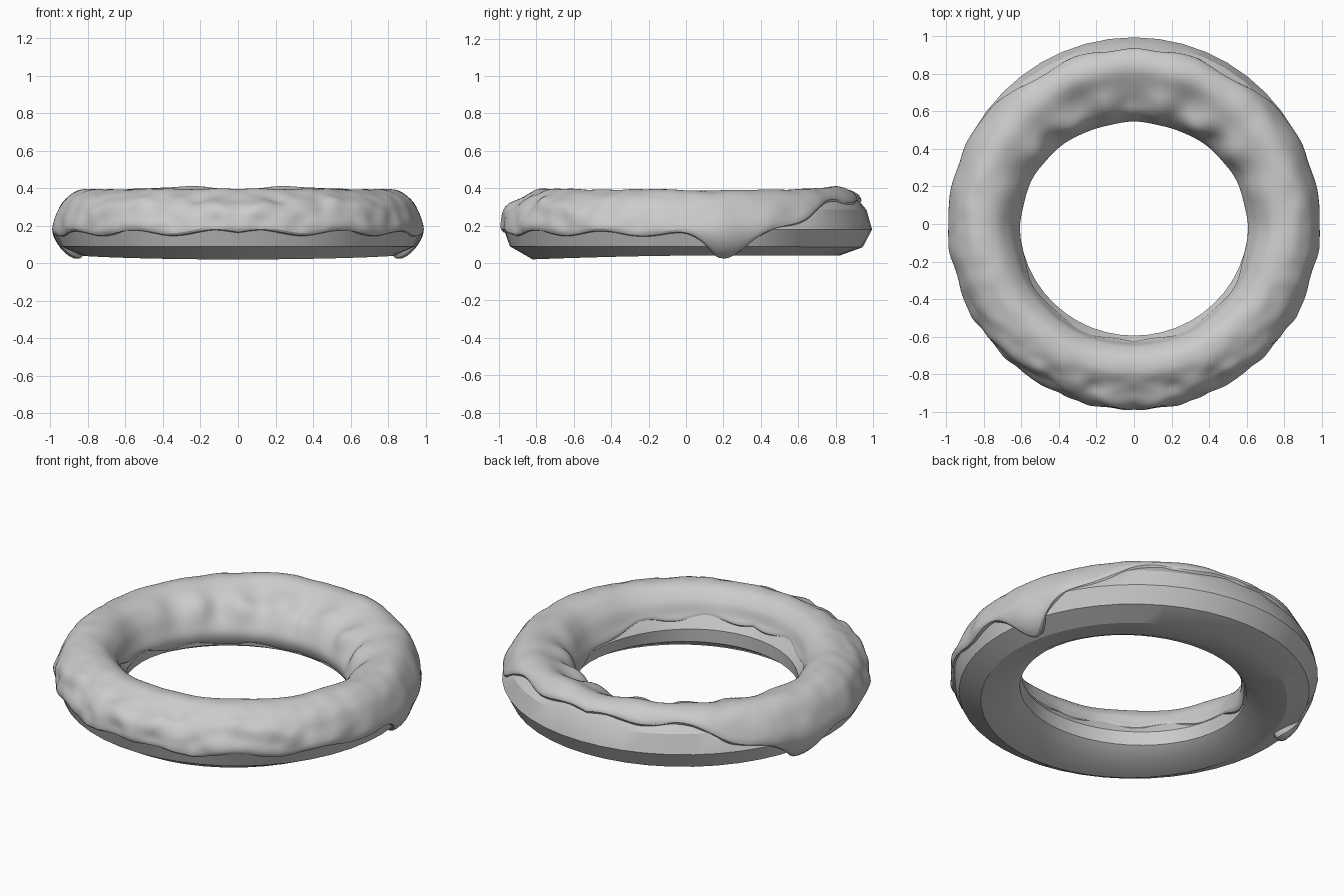
import bpy, bmesh, math
from mathutils import Vector, noise

if "Cube" in bpy.data.objects:
    bpy.data.objects.remove(bpy.data.objects["Cube"])

# Ring cross-sections (radius, height): outer edge, over the top, inner wall, underside
FRONT = [(0.982, .19), (0.95, .29), (.88, .345), (.80, .39), (.72, .385), (.66, .33),
         (.635, .26), (.595, .19), (.60, .11), (.68, .05), (.82, .02), (.942, .09)]
SIDE = [(0.985, .18), (0.95, .295), (.89, .365), (.81, .39), (.73, .37), (.67, .31),
        (.635, .24), (.61, .17), (.63, .10), (.70, .06), (.83, .04), (.942, .09)]
BACK = [(0.995, .18), (0.965, .285), (.91, .365), (.82, .39), (.72, .35), (.62, .30),
        (.565, .23), (.545, .16), (.58, .09), (.66, .05), (.82, .04), (.945, .085)]


def spline(pts, u):
    """Closed smooth curve through pts, u wraps at 1."""
    n = len(pts)
    x = (u % 1) * n
    i = int(x)
    f = x - i
    a, b, c, d = (Vector(pts[(i + k) % n]) for k in (-1, 0, 1, 2))
    return 0.5 * (2 * b + (c - a) * f + (2 * a - 5 * b + 4 * c - d) * f * f
                  + (3 * b - a - 3 * c + d) * f ** 3)


def section(t, u):
    """Blend front, side and back sections around the ring."""
    s = math.sin(t)
    return spline(SIDE, u).lerp(spline(BACK if s > 0 else FRONT, u), abs(s) ** 1.5)


def point(t, u, offset):
    """Point on the ring, moved along the section normal."""
    tan = section(t, u + .005) - section(t, u - .005)
    c = section(t, u) + Vector((tan.y, -tan.x)).normalized() * offset
    return Vector((c.x * math.cos(t), c.x * math.sin(t), c.y))


def bump(x, c, w):
    return math.exp(-((x - c) / w) ** 2)


def step(x, a, b):
    x = max(0, min(1, (x - a) / (b - a)))
    return x * x * (3 - 2 * x)


def around(t):
    """Angle from the back (0) to the front (pi), the same on both sides."""
    return math.acos(max(-1, min(1, math.sin(t))))


def edges(t):
    """Where the coating starts on the outside and ends on the inside."""
    a = around(t)
    start = .12 - .15 * step(a, .5, 1.2) - .12 * bump(a, 1.34, .14) + .012 * math.sin(a * 13)
    end = .66 - .13 * step(a, 1.0, 2.3) + .015 * math.sin(a * 11)
    return start, end


def lumps(t, u):
    """Mirrored relief of the coating: waves, fine front ripples, rear knobs."""
    p = point(t, u, 0)
    q = Vector((abs(p.x), p.y, p.z))
    s, a = math.sin(t), around(t)
    outer = max(0, math.cos(2 * math.pi * (u - 0.07)))
    inner = bump(u, 0.41, 0.1)
    d = 0.010 * noise.noise(q * 4.5 + Vector((3, 1, 7)))
    d += 0.014 * max(0, -s + .35) * outer * noise.noise(Vector((q.x * 10, q.y * 10, q.z * 13)))
    d += 0.008 * outer * noise.noise(q * 8)
    back = max(0, min(1, (s - 0.15) * 2))
    d += back * inner * (0.012 * math.cos(a * 17 + 2.4) + .02 * noise.noise(q * 6.5))
    d += 0.03 * bump(a, 1.34, 0.15) * bump(u, -0.15, 0.07)
    d += 0.016 * bump(a, 0.4, 0.25) * bump(u, 0.22, 0.08)
    return d


def build(name, rows, closed):
    """Skin rows of points into a smooth ring."""
    bm = bmesh.new()
    vs = [[bm.verts.new(p) for p in row] for row in rows]
    m = len(vs[0])
    for i, a in enumerate(vs):
        b = vs[(i + 1) % len(vs)]
        for j in range(m if closed else m - 1):
            k = (j + 1) % m
            bm.faces.new((a[j], b[j], b[k], a[k]))
    mesh = bpy.data.meshes.new(name)
    bm.to_mesh(mesh)
    bm.free()
    ob = bpy.data.objects.new(name, mesh)
    bpy.context.collection.objects.link(ob)
    bpy.ops.object.select_all(action='DESELECT')
    bpy.context.view_layer.objects.active = ob
    ob.select_set(True)
    bpy.ops.object.shade_smooth_by_angle(angle=math.radians(25))


# Base ring: twelve-sided section, sunk a little beneath the coating
base = []
for i in range(48):
    t = 2 * math.pi * i / 48
    u0, u1 = edges(t)
    row = []
    for j in range(12):
        u = j / 12
        cover = step(u, u0, u0 + .1) * step(u1 - u, 0, .1)
        row.append(point(t, u, -.022 * cover))
    base.append(row)
build("base_ring", base, True)

# Coating: wavy-edged layer whose rims tuck into the base
coat = []
N, M = 240, 56
for i in range(N):
    t = 2 * math.pi * i / N
    u0, u1 = edges(t)
    row = []
    for j in range(M + 1):
        f = j / M
        u = u0 + (u1 - u0) * f
        rim = min(1, min(f, 1 - f) / .05)
        k = math.sqrt(1 - (1 - rim) ** 2)
        row.append(point(t, u, -.02 * (1 - k) + k * (.004 + lumps(t, u))))
    coat.append(row)
build("lumpy_coating", coat, False)
